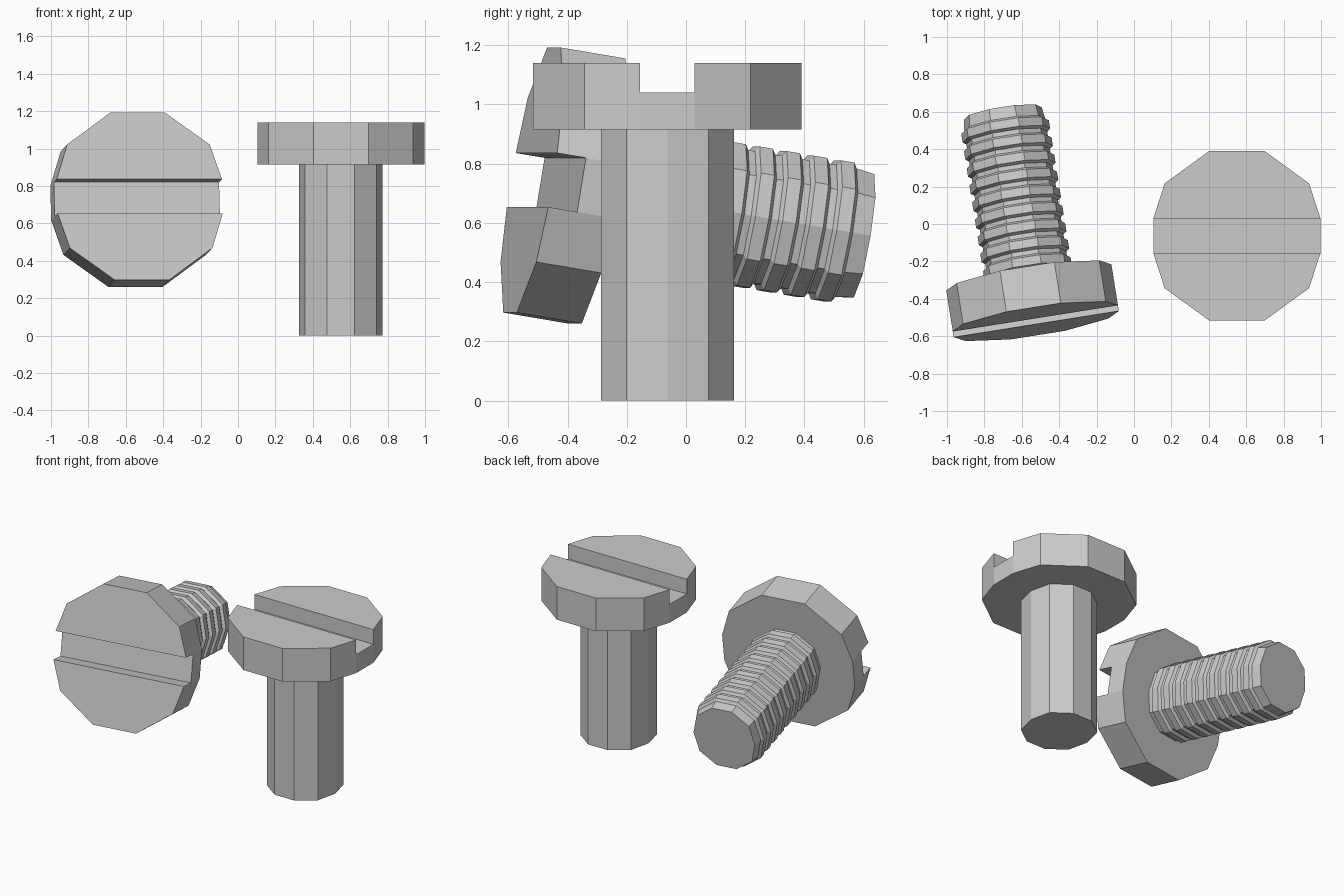
import bpy, bmesh
from math import sin, cos, radians
from mathutils import Matrix, Vector

if "Cube" in bpy.data.objects:
    bpy.data.objects.remove(bpy.data.objects["Cube"])

HEAD_R, SHAFT_R = 0.477, 0.236
HEAD_T, SLOT_D, SLOT_W = 0.225, 0.10, 0.0925
LENGTH = 1.14


def finish(name, bm, matrix):
    bmesh.ops.recalc_face_normals(bm, faces=bm.faces[:])
    mesh = bpy.data.meshes.new(name)
    bm.to_mesh(mesh)
    bm.free()
    ob = bpy.data.objects.new(name, mesh)
    ob.matrix_world = matrix
    bpy.context.collection.objects.link(ob)


def loft(bm, outline, rings):
    """Stack scaled copies of an outline; returns the vertex rings."""
    out = [[bm.verts.new((x * s, y * s, z)) for x, y in outline] for z, s in rings]
    n = len(outline)
    for a, b in zip(out, out[1:]):
        for i in range(n):
            j = (i + 1) % n
            bm.faces.new((a[i], a[j], b[j], b[i]))
    return out


def decagon_half(r):
    """The four upper corners of a decagon, right to left."""
    return [(r * cos(radians(a)), r * sin(radians(a))) for a in (36, 72, 108, 144)]


def make_head(name, matrix):
    # decagon with its two side corners cut flat at the slot ends
    half = [(0.447, SLOT_W)] + decagon_half(HEAD_R) + [(-0.447, SLOT_W)]
    outline = half + [(-x, -y) for x, y in half]
    bm = bmesh.new()
    low, mid = loft(bm, outline, [(-HEAD_T, 1), (-SLOT_D, 1)])
    bm.faces.new(low)
    # slot floor, then raise the two half tops on either side of it
    bm.faces.new((mid[0], mid[5], mid[6], mid[11]))
    tops = [bm.faces.new(mid[:6]), bm.faces.new(mid[6:])]
    for top in tops:
        ext = bmesh.ops.extrude_face_region(bm, geom=[top])
        verts = [v for v in ext["geom"] if isinstance(v, bmesh.types.BMVert)]
        bmesh.ops.translate(bm, verts=verts, vec=(0, 0, SLOT_D))
        if top.is_valid:
            bmesh.ops.delete(bm, geom=[top], context='FACES_ONLY')
    bmesh.ops.dissolve_limit(bm, angle_limit=0.01, verts=bm.verts[:], edges=bm.edges[:])
    finish(name, bm, matrix)


def make_shaft(name, matrix, rings):
    half = [(0.2235, 0)] + decagon_half(SHAFT_R)
    outline = half + [(-x, -y) for x, y in half]
    bm = bmesh.new()
    loops = loft(bm, outline, rings)
    bm.faces.new(loops[0])
    bm.faces.new(loops[-1])
    finish(name, bm, matrix)


# upright plain screw
upright = Matrix.Translation((0.55, -0.063, LENGTH))
make_head("plain_screw_head", upright)
make_shaft("plain_screw_shaft", upright, [(-HEAD_T, 1), (-LENGTH, 1)])

# tilted threaded screw, head facing forward and slightly up
yaw, pitch = radians(9), radians(9.5)
zax = Vector((cos(pitch) * sin(yaw), -cos(pitch) * cos(yaw), sin(pitch)))
xax = Vector((cos(yaw), sin(yaw), 0))
tilted = Matrix((xax, zax.cross(xax), zax)).transposed().to_4x4()
tilted.translation = (-0.525, -0.52, 0.745)
make_head("threaded_screw_head", tilted)

# thread ridges as repeated crest and groove rings
rings = [(-HEAD_T, 0.98)]
for i in range(9):
    z = -0.255 - i * 0.094
    rings += [(z, 0.98), (z - 0.012, 1.06), (z - 0.058, 1.06), (z - 0.070, 0.98)]
rings += [(-LENGTH, 0.94)]
make_shaft("threaded_screw_shaft", tilted, rings)
